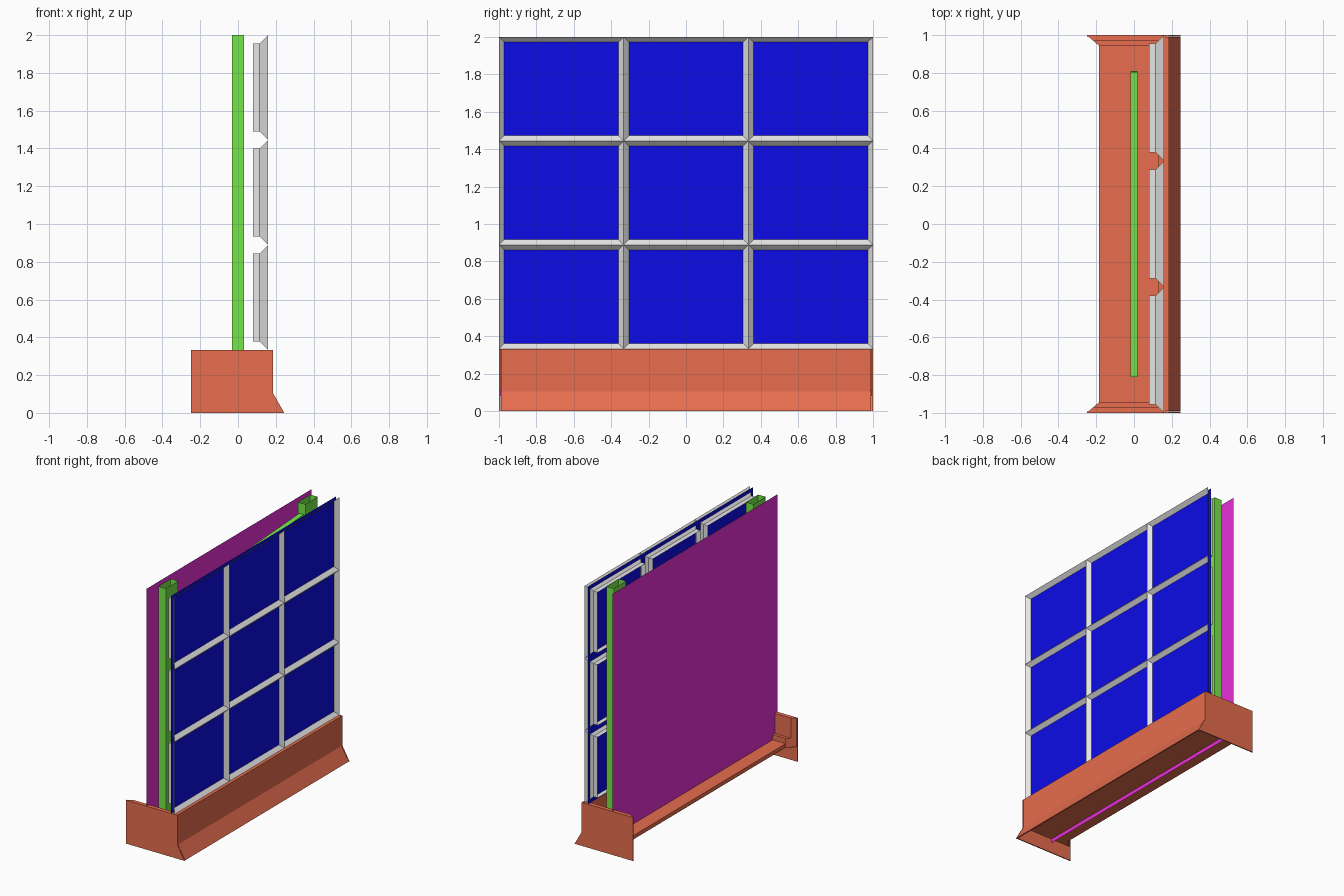
import bpy, bmesh
from mathutils import Vector

cube = bpy.data.objects.get("Cube")
if cube:
    bpy.data.objects.remove(cube)


def material(name, rgb):
    m = bpy.data.materials.new(name)
    m.use_nodes = True
    m.diffuse_color = (*rgb, 1)
    for node in m.node_tree.nodes:
        if node.type == 'BSDF_PRINCIPLED':
            node.inputs["Base Color"].default_value = (*rgb, 1)
    return m


ORANGE = material("terracotta", (0.83, 0.16, 0.08))
GREEN = material("leaf green", (0.19, 0.85, 0.07))
BLUE = material("screen blue", (0.004, 0.004, 0.87))
GRAY = material("light gray", (0.79, 0.79, 0.79))
PURPLE = material("magenta", (0.83, 0.03, 0.70))


def finish(name, bm, mat, closed=True):
    if closed:
        bmesh.ops.recalc_face_normals(bm, faces=bm.faces)
    mesh = bpy.data.meshes.new(name)
    bm.to_mesh(mesh)
    bm.free()
    mesh.materials.append(mat)
    obj = bpy.data.objects.new(name, mesh)
    bpy.context.collection.objects.link(obj)
    return obj


def prism(name, points, direction, mat):
    """Extrude a flat outline along a direction."""
    bm = bmesh.new()
    face = bm.faces.new([bm.verts.new(p) for p in points])
    ext = bmesh.ops.extrude_face_region(bm, geom=[face], use_keep_orig=True)
    moved = [g for g in ext["geom"] if isinstance(g, bmesh.types.BMVert)]
    bmesh.ops.translate(bm, verts=moved, vec=Vector(direction))
    return finish(name, bm, mat)


def sheet(name, x, z0, z1, mat):
    bm = bmesh.new()
    corners = [(x, -1, z0), (x, 1, z0), (x, 1, z1), (x, -1, z1)]
    bm.faces.new([bm.verts.new(c) for c in corners])
    return finish(name, bm, mat, False)


def loft(bm, rings):
    """Skin consecutive four-cornered rings, leaving both ends open."""
    rows = [[bm.verts.new(p) for p in ring] for ring in rings]
    for a, b in zip(rows, rows[1:]):
        for i in range(4):
            j = (i + 1) % 4
            bm.faces.new((a[i], a[j], b[j], b[i]))


BASE_TOP = 0.333

# Base: front wall with flared skirt, stepped inside, and floor
section = [(0.245, 0), (0.185, 0.105), (0.185, BASE_TOP), (0.155, BASE_TOP),
           (0.155, 0.18), (0.13, 0.18), (0.13, 0.14), (-0.185, 0.14),
           (-0.185, 0.11), (0.17, 0.11), (0.235, 0)]
prism("base_tray", [(x, -0.99, z) for x, z in section], (0, 1.98, 0), ORANGE)

# Base ends: thin side plates backed by stepped, mitred ledges
plate = [(-0.25, 0), (0.245, 0), (0.185, 0.105), (0.185, BASE_TOP), (-0.25, BASE_TOP)]
for side, label in ((1, "back"), (-1, "front")):
    prism(label + "_end_plate", [(x, side, z) for x, z in plate],
          (0, -side * 0.008, 0), ORANGE)
    for part, inner, z0, z1 in (("lower", 0.943, 0.11, 0.18),
                                ("upper", 0.968, 0.18, BASE_TOP)):
        mitre = -0.25 + (1 - inner) * 1.15
        outline = [(-0.242, 0.993), (0.17, 0.993), (0.17, inner), (mitre, inner)]
        prism(f"{label}_{part}_ledge", [(x, side * y, z0) for x, y in outline],
              (0, 0, z1 - z0), ORANGE)

# Screen surface and rear cover
sheet("screen_surface", 0.132, BASE_TOP, 2, BLUE)
sheet("rear_cover", -0.075, 0.08, 2, PURPLE)

# Nine panel frames: bevelled lip narrowing to a straight rear collar
cell_w, cell_h = 2 / 3, (2 - BASE_TOP) / 3
for row in range(3):
    for col in range(3):
        cy, cz = (col - 1) * cell_w, BASE_TOP + (row + 0.5) * cell_h
        rings = []
        for x, inset in ((0.16, 0), (0.115, 0.045), (0.08, 0.045)):
            w, h = cell_w / 2 - inset, cell_h / 2 - inset
            rings.append([(x, cy - w, cz - h), (x, cy + w, cz - h),
                          (x, cy + w, cz + h), (x, cy - w, cz + h)])
        bm = bmesh.new()
        loft(bm, rings)
        finish(f"panel_frame_{row}_{col}", bm, GRAY, False)

# Hollow sheet posts
for side, label in ((1, "back"), (-1, "front")):
    bm = bmesh.new()
    loft(bm, [[(-0.032, side * 0.77, z), (0.032, side * 0.77, z),
               (0.032, side * 0.92, z), (-0.032, side * 0.92, z)]
              for z in (0.14, 2)])
    finish(label + "_post", bm, GREEN)

# Slightly sloping brace between the posts
brace = [(-0.81, 1.78), (0.81, 1.88), (0.805, 1.92), (-0.81, 1.82)]
prism("post_brace", [(-0.019, y, z) for y, z in brace], (0.038, 0, 0), GREEN)
